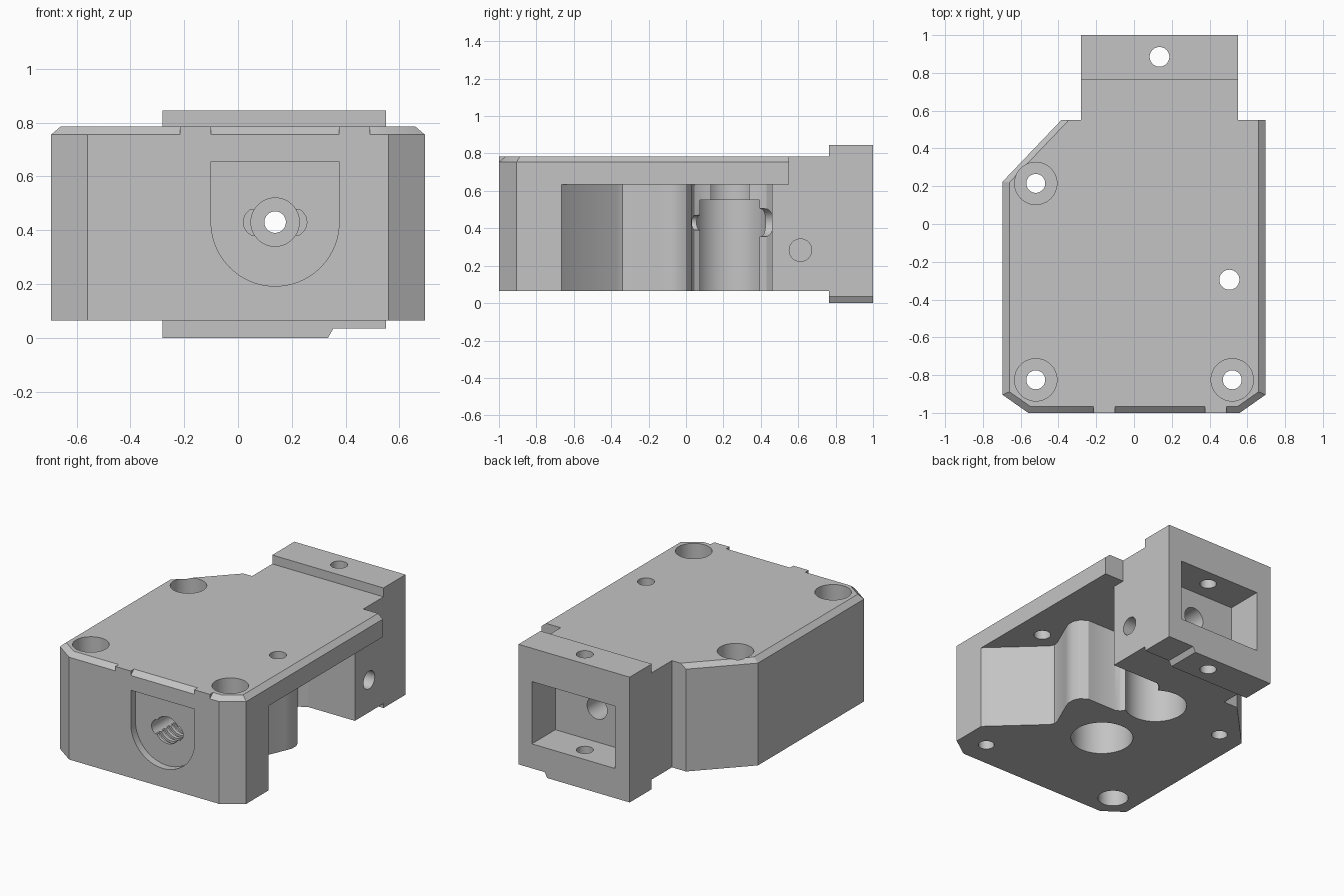
import bpy, bmesh, math
from mathutils import Vector

if "Cube" in bpy.data.objects:
    bpy.data.objects.remove(bpy.data.objects["Cube"])

grey = bpy.data.materials.new("plain_grey")
grey.use_nodes = True
GREY = (0.55, 0.55, 0.55, 1)
grey.diffuse_color = GREY
grey.node_tree.nodes["Principled BSDF"].inputs["Base Color"].default_value = GREY


def loft(name, loops):
    """Closed solid through matching loops of 3D points."""
    bm = bmesh.new()
    rings = [[bm.verts.new(p) for p in loop] for loop in loops]
    bm.faces.new(rings[0])
    bm.faces.new(rings[-1])
    n = len(rings[0])
    for a, b in zip(rings, rings[1:]):
        for i in range(n):
            j = (i + 1) % n
            bm.faces.new((a[i], a[j], b[j], b[i]))
    bmesh.ops.recalc_face_normals(bm, faces=bm.faces)
    mesh = bpy.data.meshes.new(name)
    bm.to_mesh(mesh)
    bm.free()
    mesh.materials.append(grey)
    ob = bpy.data.objects.new(name, mesh)
    bpy.context.collection.objects.link(ob)
    return ob


def prism(name, pts, axis, lo, hi):
    """Extrude a 2D profile along one axis."""
    def place(p, t):
        a, b = p
        return {"x": (t, a, b), "y": (a, t, b), "z": (a, b, t)}[axis]
    return loft(name, [[place(p, t) for p in pts] for t in (lo, hi)])


def box(name, x, y, z):
    rect = [(x[0], y[0]), (x[1], y[0]), (x[1], y[1]), (x[0], y[1])]
    return prism(name, rect, "z", *z)


def arc(c, r, start=0, end=360, n=48):
    full = end - start == 360
    steps = n if full else n + 1
    return [(c[0] + r * math.cos(math.radians(start + (end - start) * i / n)),
             c[1] + r * math.sin(math.radians(start + (end - start) * i / n)))
            for i in range(steps)]


def hole(c, r, axis, lo, hi):
    return prism("hole_cutter", arc(c, r), axis, lo, hi)


def combine(target, other, operation):
    mod = target.modifiers.new("combine", "BOOLEAN")
    mod.operation = operation
    mod.solver = "EXACT"
    mod.object = other
    bpy.context.view_layer.objects.active = target
    bpy.ops.object.modifier_apply(modifier=mod.name)
    bpy.data.objects.remove(other)


# Main body with chamfered upper rim
outline = [(-.56, -1), (.56, -1), (.695, -.905), (.695, .55),
           (-.385, .55), (-.695, .225), (-.695, -.905)]
rim = [(-.55, -.965), (.55, -.965), (.66, -.888), (.66, .55),
       (-.345, .55), (-.66, .22), (-.66, -.888)]
BOTTOM, TOP = .065, .785
housing = loft("housing", [[(x, y, BOTTOM) for x, y in outline],
                           [(x, y, .755) for x, y in outline],
                           [(x, y, TOP) for x, y in rim]])

# Square tabs interrupting the front chamfer
for x in ((-.215, -.1), (.375, .49)):
    combine(housing, box("tab", x, (-1, -.9), (.7, TOP)), "UNION")

# Neck and stepped rear block
combine(housing, box("neck", (-.28, .55), (.48, .8), (BOTTOM, TOP)), "UNION")
step = [(-.28, 0), (.335, 0), (.355, .035), (.55, .035), (.55, .845), (-.28, .845)]
combine(housing, prism("rear_block", step, "y", .765, 1), "UNION")

# Side recess under the top flange
recess = [(.75, -.717), (.38, -.37), (.365, -.34), (.37, -.31), (.445, -.14),
          (.465, -.09), (.465, -.04), (.445, 0), (.4, .03), (.18, .03),
          (.15, .045), (.13, .08), (.1, .24), (.13, .39), (.15, .43), (.2, .46),
          (.55, .46), (.55, .6), (.75, .6)]
combine(housing, prism("recess_cutter", recess, "z", -.1, .635), "DIFFERENCE")

cutters = []
# Round pockets from below
cutters += [hole((.02, -.29), .195, "z", -.1, .55),
            hole((.02, .235), .195, "z", -.1, .55),
            hole((.02, .235), .142, "z", .5, .635)]

# Corner screw holes with counterbores
for c in ((-.52, -.825), (.52, -.825), (-.52, .215)):
    cutters += [hole(c, .05, "z", -.1, 1), hole(c, .112, "z", .58, 1)]
cutters += [hole((-.52, -.825), .095, "z", -.1, .25),
            hole((.505, -.295), .053, "z", .5, 1),
            hole((.135, .885), .052, "z", -.1, 1)]

# Front arched recess
axis = (.138, .43)
arch = arc(axis, .238, 180, 360) + [(.376, .655), (-.1, .655)]
cutters.append(prism("arch_cutter", arch, "y", -1.1, -.95))

# Slotted, threaded front socket and through bore
slot = arc((.19, .43), .055, -60, 60, 10) + arc((.075, .43), .055, 120, 240, 10)
slot = [(axis[0] + (x - .1325) * 1.05, z) for x, z in slot]
cutters += [prism("slot_cutter", slot, "y", -1.05, -.72),
            hole(axis, .09, "y", -1.05, -.66)]
for i in range(4):
    y = -.93 + i * .05
    cutters.append(hole(axis, .104, "y", y, y + .025))
cutters += [hole(axis, .04, "y", -.8, .9), hole(axis, .075, "y", .2, .9)]

# Rear window and cross hole in the neck
cutters += [box("window_cutter", (-.17, .45), (.75, 1.1), (.2, .62)),
            hole((.612, .283), .06, "x", .25, .7)]

for cutter in cutters:
    combine(housing, cutter, "DIFFERENCE")

# Smooth bores, crisp edges
bpy.ops.object.select_all(action="DESELECT")
housing.select_set(True)
bpy.context.view_layer.objects.active = housing
bpy.ops.object.shade_smooth_by_angle(angle=math.radians(28))
